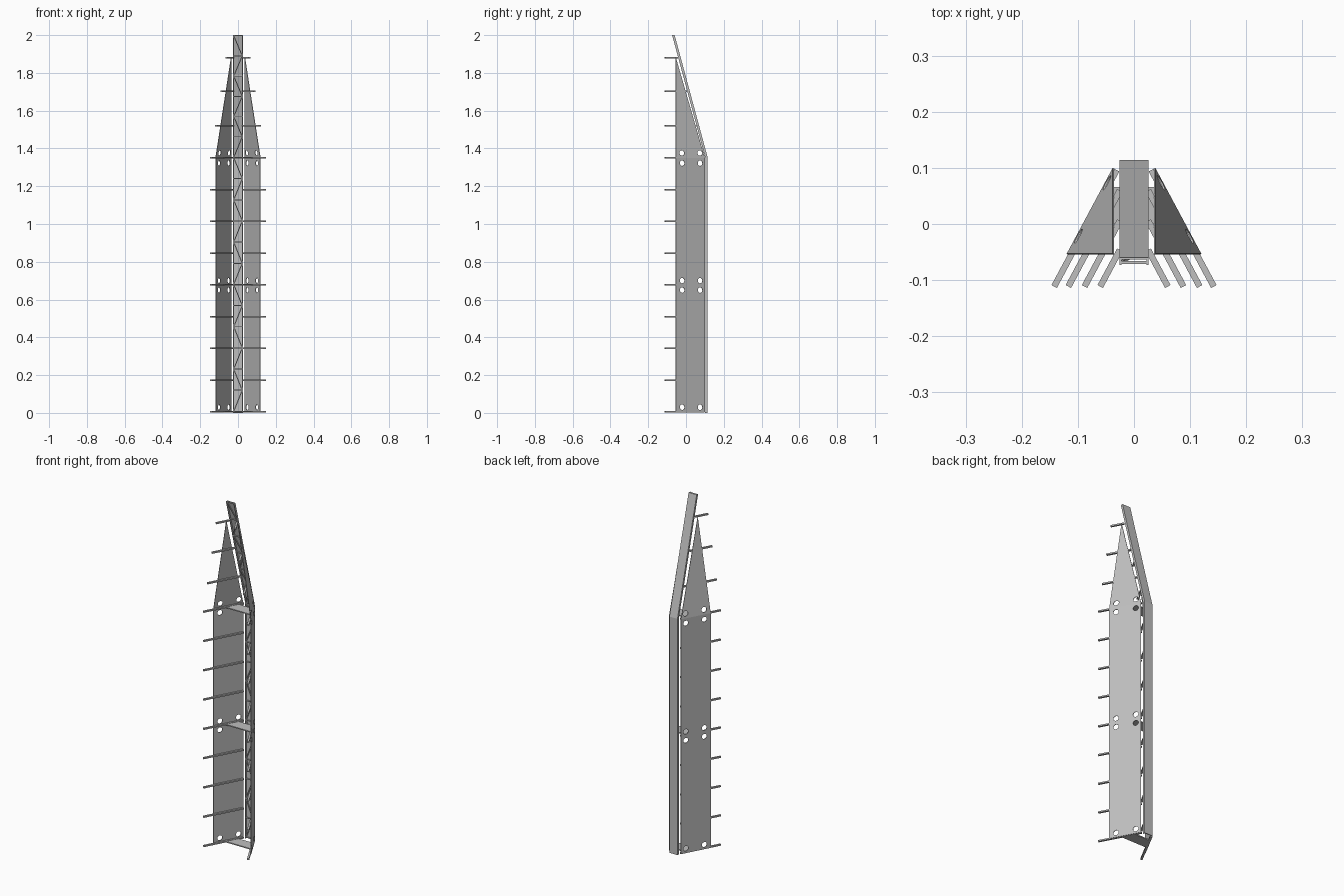
import bpy, bmesh, math
from mathutils import Vector, Matrix

cube = bpy.data.objects.get("Cube")
if cube:
    bpy.data.objects.remove(cube, do_unlink=True)

steel = bpy.data.materials.new("grey_steel")
steel.use_nodes = True
grey = (0.52, 0.52, 0.52, 1)
steel.diffuse_color = grey
steel.node_tree.nodes["Principled BSDF"].inputs["Base Color"].default_value = grey

FOLD, TIP, TOP = 1.355, 1.88, 2.0
INNER = Vector((0.038, 0.10, 0))
OUTER = Vector((0.12, -0.053, 0))
ALONG = (OUTER - INNER).normalized()
INWARD = Vector((ALONG.y, -ALONG.x, 0))   # towards the open front


def make(name, bm, mirror=False):
    bmesh.ops.recalc_face_normals(bm, faces=bm.faces)
    mesh = bpy.data.meshes.new(name)
    bm.to_mesh(mesh)
    bm.free()
    mesh.materials.append(steel)
    obj = bpy.data.objects.new(name, mesh)
    bpy.context.collection.objects.link(obj)
    if mirror:
        add_mirror(obj)
    return obj


def add_mirror(obj):
    mod = obj.modifiers.new("Mirror", "MIRROR")
    mod.use_mirror_merge = False


def loft(bm, rings):
    """Skin closed rings of points and cap both ends."""
    rows = [[bm.verts.new(p) for p in ring] for ring in rings]
    n = len(rows[0])
    for lo, hi in zip(rows, rows[1:]):
        for i in range(n):
            j = (i + 1) % n
            bm.faces.new((lo[i], lo[j], hi[j], hi[i]))
    bm.faces.new(rows[0][::-1])
    bm.faces.new(rows[-1])


def strut(bm, a, b, up, width, height):
    """Rectangular bar from a to b."""
    a, b, up = Vector(a), Vector(b), Vector(up)
    side = (b - a).cross(up).normalized() * width / 2
    top = side.cross(b - a).normalized() * height / 2
    loft(bm, [[p + side + top, p - side + top, p - side - top, p + side - top]
              for p in (a, b)])


def at(p, z):
    return Vector((p.x, p.y, z))


# Side plates: upright lower panel and folded triangular upper panel
low = [at(INNER, 0.004), at(OUTER, 0.004), at(OUTER, 1.35), at(INNER, 1.35)]
tip = Vector((INNER.x, OUTER.y, TIP))
high = [at(INNER, 1.35), at(OUTER, 1.35), tip]
panels = []
for name, outline in (("lower_side_plate", low), ("upper_side_plate", high)):
    bm = bmesh.new()
    loft(bm, [outline, [p + INWARD * 0.003 for p in outline]])
    panels.append(make(name, bm))

# Round bolt holes through the plates
bm = bmesh.new()
turn = INWARD.to_track_quat('Z', 'Y').to_matrix().to_4x4()
for z in (0.03, 0.65, 0.70, 1.322, 1.376):
    for y in (-0.02, 0.075):
        t = (y - INNER.y) / (OUTER.y - INNER.y)
        spot = at(INNER.lerp(OUTER, t), z)
        bmesh.ops.create_cone(bm, cap_ends=True, segments=16, radius1=0.0145,
                              radius2=0.0145, depth=0.06,
                              matrix=Matrix.Translation(spot) @ turn)
cutter = make("hole_cutter", bm)
cutter.hide_render = True
cutter.hide_set(True)
cutter.display_type = 'WIRE'
for panel in panels:
    cut = panel.modifiers.new("Holes", "BOOLEAN")
    cut.operation = 'DIFFERENCE'
    cut.solver = 'EXACT'
    cut.object = cutter
    add_mirror(panel)

# Horizontal ribs along the inside of each plate, poking out in front
bm = bmesh.new()
levels = [0.006 + i * 0.168 for i in range(9)] + [1.52, 1.703, 1.88]
for z in levels:
    f = max(0, (z - 1.36) / (TIP - 1.36))
    start = INNER.lerp(Vector((INNER.x, OUTER.y, 0)), f)
    end = OUTER.lerp(Vector((INNER.x, OUTER.y, 0)), f) + ALONG * 0.062
    if f > 0:
        start -= ALONG * 0.012
    shift = INWARD * 0.008
    strut(bm, at(start + shift, z), at(end + shift, z), (0, 0, 1), 0.011, 0.008)
make("side_ribs", bm, mirror=True)

# Cross gussets tying both plates together
bm = bmesh.new()
for z in (0.002, 0.674, 1.346):
    corners = []
    for y in (0.0, 0.066):
        x = INNER.lerp(OUTER, (y - INNER.y) / (OUTER.y - INNER.y)).x - 0.003
        corners.append((x, y))
    (xf, yf), (xb, yb) = corners
    outline = [(-xf, yf), (xf, yf), (xb, yb), (-xb, yb)]
    loft(bm, [[(x, y, h) for x, y in outline] for h in (z, z + 0.006)])
make("cross_gussets", bm)


# Spine: a channel open to the front, bent forward above the fold
def spine_back(z):
    return 0.114 - 0.174 * max(0, (z - FOLD) / (TOP - FOLD))


W, DEPTH, WALL = 0.0255, 0.0135, 0.003
half = [(W, DEPTH), (W, 0), (-W, 0), (-W, DEPTH),
        (WALL - W, DEPTH), (WALL - W, WALL), (W - WALL, WALL), (W - WALL, DEPTH)]
bm = bmesh.new()
loft(bm, [[(x, spine_back(z) - d, z) for x, d in half] for z in (0, FOLD, TOP)])
make("spine_channel", bm)

# Zigzag lacing across the open side of the spine
bm = bmesh.new()
inner_x = W - WALL
steps = [0.008 + i * 0.112 for i in range(13)] + [FOLD + i * 0.107 for i in range(1, 7)]
for i, z in enumerate(steps):
    y = spine_back(z) - DEPTH + 0.004
    strut(bm, (-inner_x, y, z), (inner_x, y, z), (0, 1, 0), 0.005, 0.005)
    if i + 1 < len(steps):
        z2 = steps[i + 1]
        s = inner_x if i % 2 else -inner_x
        strut(bm, (s, y, z), (-s, spine_back(z2) - DEPTH + 0.004, z2),
              (0, 1, 0), 0.005, 0.005)
make("spine_lacing", bm)
